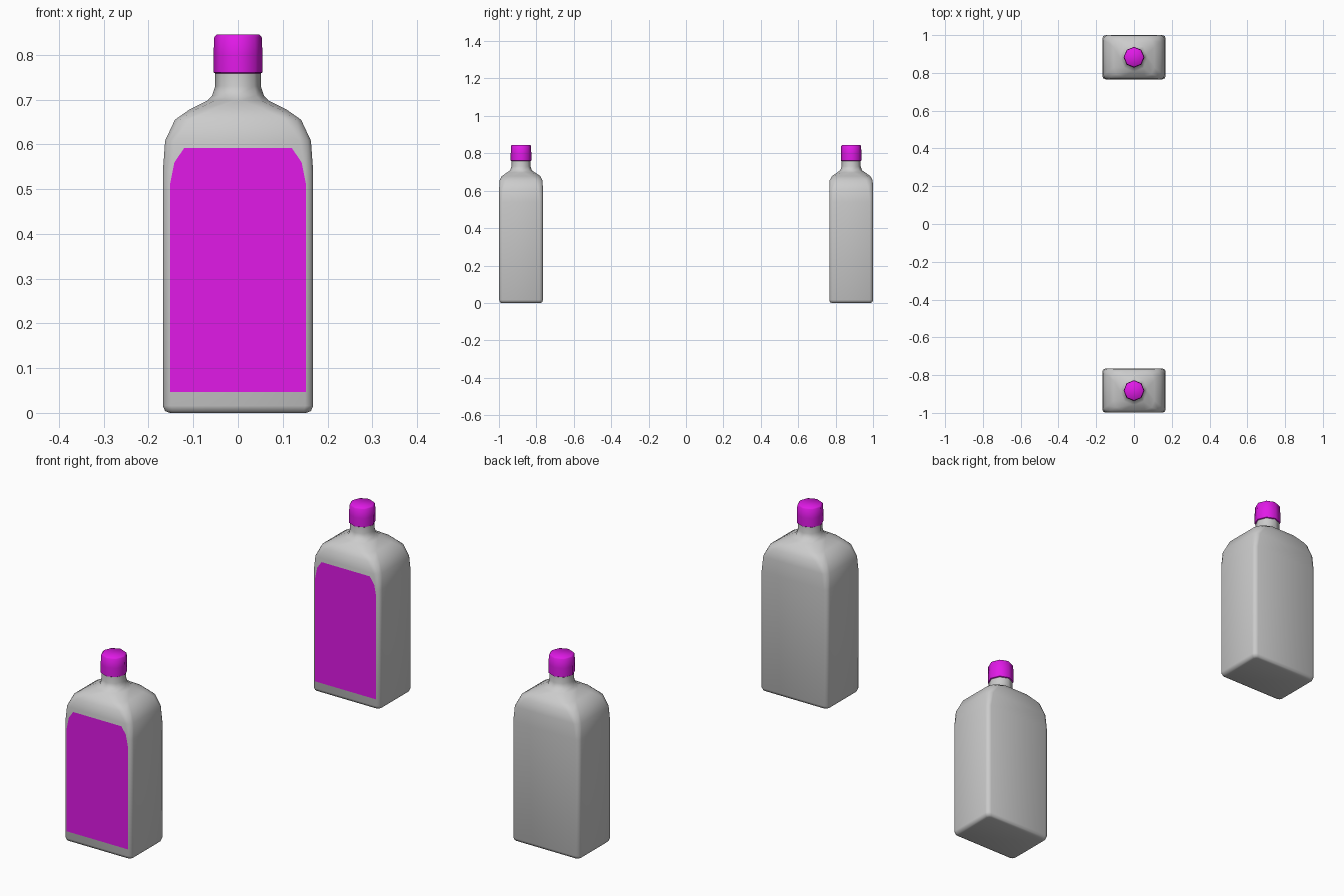
import bpy, bmesh, math

if "Cube" in bpy.data.objects:
    bpy.data.objects.remove(bpy.data.objects["Cube"])

magenta = bpy.data.materials.new("magenta")
magenta.diffuse_color = (0.75, 0.01, 0.8, 1)
magenta.use_nodes = True
magenta.node_tree.nodes["Principled BSDF"].inputs["Base Color"].default_value = magenta.diffuse_color


def finish(name, bm, y, mat=None, smooth=None):
    bmesh.ops.remove_doubles(bm, verts=bm.verts, dist=0.0005)
    bmesh.ops.recalc_face_normals(bm, faces=bm.faces)
    me = bpy.data.meshes.new(name)
    bm.to_mesh(me)
    bm.free()
    ob = bpy.data.objects.new(name, me)
    bpy.context.collection.objects.link(ob)
    ob.location.y = y
    if mat:
        me.materials.append(mat)
    if smooth:
        bpy.ops.object.select_all(action='DESELECT')
        ob.select_set(True)
        bpy.context.view_layer.objects.active = ob
        bpy.ops.object.shade_smooth_by_angle(angle=math.radians(smooth))
    return ob


def ring(hx, hy, r, z):
    """Rounded rectangle; becomes an octagon when hx = hy = r."""
    pts = []
    for q, (sx, sy) in enumerate([(1, 1), (-1, 1), (-1, -1), (1, -1)]):
        for k in range(3):
            a = math.radians(90 * q + 45 * k)
            pts.append((sx * (hx - r) + r * math.cos(a),
                        sy * (hy - r) + r * math.sin(a), z))
    return pts


def loft(sections):
    bm = bmesh.new()
    rings = [[bm.verts.new(p) for p in ring(*s)] for s in sections]
    for lo, hi in zip(rings, rings[1:]):
        for i in range(12):
            j = (i + 1) % 12
            bm.faces.new((lo[i], lo[j], hi[j], hi[i]))
    bm.faces.new(rings[0])
    bm.faces.new(rings[-1])
    return bm


# half width, half depth, corner radius, height
BODY = [(0.152, 0.104, 0.014, 0.0), (0.163, 0.113, 0.016, 0.004),
        (0.168, 0.117, 0.018, 0.016), (0.168, 0.117, 0.018, 0.54),
        (0.163, 0.117, 0.024, 0.608), (0.141, 0.115, 0.035, 0.655),
        (0.108, 0.103, 0.05, 0.678), (0.068, 0.074, 0.06, 0.698),
        (0.058, 0.058, 0.058, 0.709), (0.051, 0.051, 0.051, 0.73),
        (0.051, 0.051, 0.051, 0.77)]
CAP = [(r, r, r, z) for r, z in
       [(0.05, 0.758), (0.055, 0.761), (0.055, 0.80),
        (0.053, 0.84), (0.048, 0.845)]]
LABEL = [(0.152, 0.047), (0.152, 0.51), (0.142, 0.56), (0.12, 0.592)]

for side, y in (("front", -0.882), ("rear", 0.883)):
    # Glass body with shoulders and neck
    finish(side + "_bottle_body", loft(BODY), y, smooth=60)
    # Screw cap
    finish(side + "_bottle_cap", loft(CAP), y, magenta, smooth=50)
    # Flat label on the front face
    bm = bmesh.new()
    outline = LABEL + [(-x, z) for x, z in reversed(LABEL)]
    bm.faces.new([bm.verts.new((-x, -0.118, z)) for x, z in reversed(outline)])
    label = finish(side + "_bottle_label", bm, y, magenta)
    if label.data.polygons[0].normal.y > 0:
        label.data.flip_normals()
